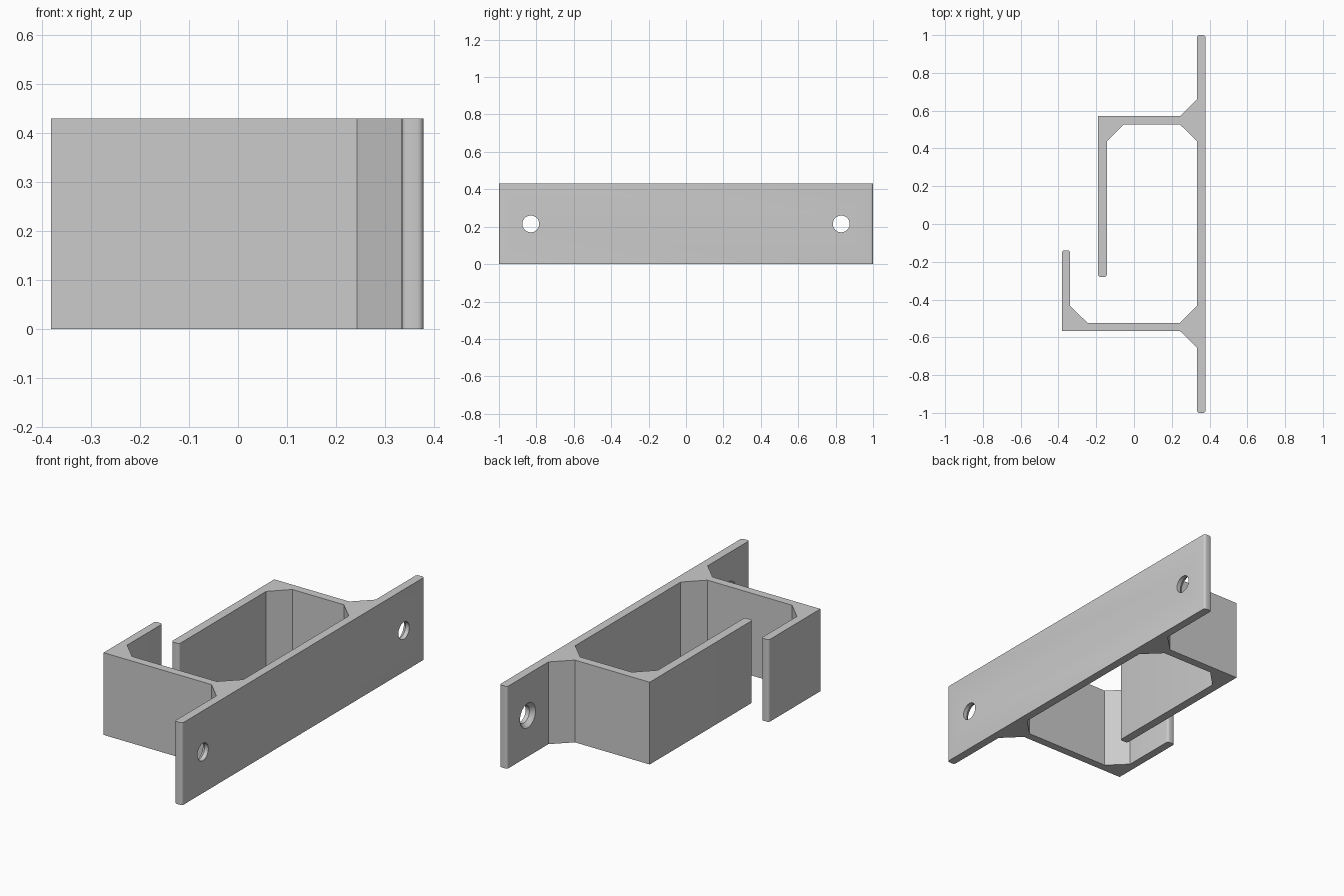
import bpy, bmesh, math
from mathutils import Vector

if "Cube" in bpy.data.objects:
    bpy.data.objects.remove(bpy.data.objects["Cube"])

HEIGHT = 0.43
R = 0.012  # rounding at the free ends


def make_object(name, bm):
    bmesh.ops.recalc_face_normals(bm, faces=bm.faces)
    mesh = bpy.data.meshes.new(name)
    bm.to_mesh(mesh)
    bm.free()
    obj = bpy.data.objects.new(name, mesh)
    bpy.context.collection.objects.link(obj)
    return obj


def rounded(points, segments=4):
    """Points with a third value set get a small rounded corner."""
    out = []
    for i, p in enumerate(points):
        c = Vector(p[:2])
        if len(p) == 2:
            out.append(c)
            continue
        a = (Vector(points[i - 1][:2]) - c).normalized() * R
        b = (Vector(points[(i + 1) % len(points)][:2]) - c).normalized() * R
        for k in range(segments + 1):
            t = k / segments * math.pi / 2
            out.append(c + a * (1 - math.sin(t)) + b * (1 - math.cos(t)))
    return out


# Outline seen from above: wall plate, two arms with gussets, two hook lips
outline = [
    (0.378, -1, 1), (0.378, 1, 1), (0.334, 1, 1),
    (0.334, 0.66), (0.243, 0.571), (-0.19, 0.571),
    (-0.19, -0.28, 1), (-0.144, -0.28, 1), (-0.144, 0.438),
    (-0.055, 0.527), (0.243, 0.527), (0.334, 0.438),
    (0.334, -0.433), (0.243, -0.523), (-0.247, -0.523),
    (-0.338, -0.433), (-0.338, -0.14, 1), (-0.381, -0.14, 1),
    (-0.381, -0.566), (0.243, -0.566), (0.334, -0.656), (0.334, -1, 1),
]
bm = bmesh.new()
base = bm.faces.new([bm.verts.new((p.x, p.y, 0)) for p in rounded(outline)])
ext = bmesh.ops.extrude_face_region(bm, geom=[base], use_keep_orig=True)
top = [v for v in ext["geom"] if isinstance(v, bmesh.types.BMVert)]
bmesh.ops.translate(bm, verts=top, vec=(0, 0, HEIGHT))
bracket = make_object("bracket", bm)

# Countersunk screw hole cutters, one at each end of the plate
hole_profile = [(0.29, 0.064), (0.334, 0.064), (0.356, 0.045), (0.42, 0.045)]
SIDES = 32
for side, y in (("front", -0.83), ("back", 0.83)):
    bm = bmesh.new()
    rings = []
    for x, r in hole_profile:
        rings.append([bm.verts.new((x, y + r * math.cos(k * math.tau / SIDES),
                                    HEIGHT / 2 + r * math.sin(k * math.tau / SIDES)))
                      for k in range(SIDES)])
    for a, b in zip(rings, rings[1:]):
        for k in range(SIDES):
            n = (k + 1) % SIDES
            bm.faces.new((a[k], a[n], b[n], b[k]))
    bm.faces.new(rings[0])
    bm.faces.new(rings[-1])
    cutter = make_object("screw_hole_cutter_" + side, bm)
    cutter.hide_render = True
    mod = bracket.modifiers.new("screw_hole_" + side, 'BOOLEAN')
    mod.operation = 'DIFFERENCE'
    mod.solver = 'EXACT'
    mod.object = cutter
    bpy.context.view_layer.objects.active = bracket
    bpy.ops.object.modifier_apply(modifier=mod.name)
    bpy.data.objects.remove(cutter)

# Smooth the rounded ends and holes, keep all real corners crisp
bpy.ops.object.select_all(action='DESELECT')
bracket.select_set(True)
bpy.context.view_layer.objects.active = bracket
bpy.ops.object.shade_smooth_by_angle(angle=math.radians(30))
